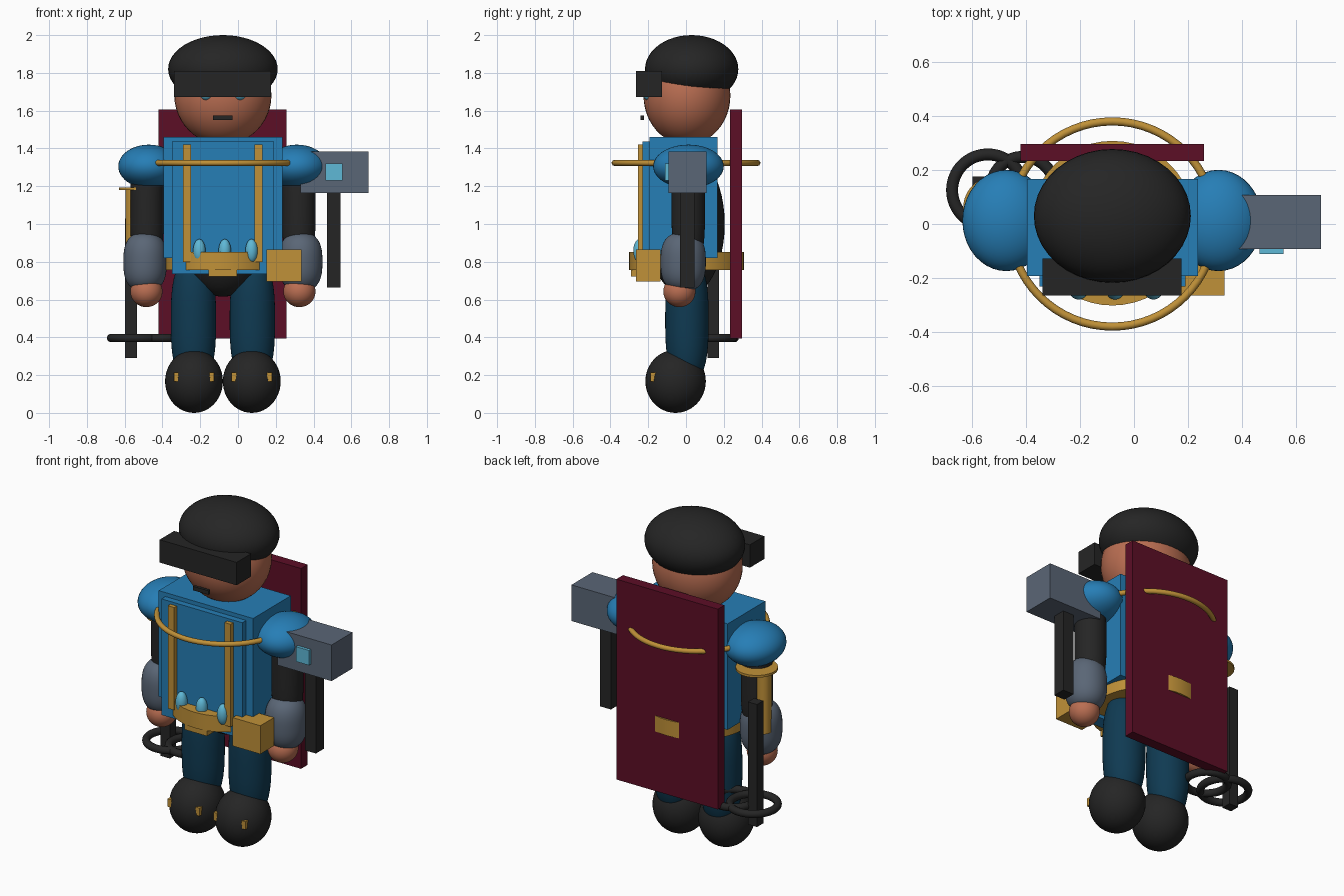
import bpy, math

if "Cube" in bpy.data.objects:
    bpy.data.objects.remove(bpy.data.objects["Cube"])

CX = -0.08  # the body's mirror line


def material(name, rgb):
    m = bpy.data.materials.new(name)
    lin = [((c / 255 + 0.055) / 1.055) ** 2.4 for c in rgb]
    m.diffuse_color = (*lin, 1)
    m.use_nodes = True
    m.node_tree.nodes["Principled BSDF"].inputs["Base Color"].default_value = m.diffuse_color
    return m


BLUE = material("armour blue", (38, 126, 182))
NAVY = material("trouser navy", (15, 58, 82))
BLACK = material("soft black", (37, 37, 37))
SKIN = material("skin", (186, 110, 82))
GOLD = material("gold", (192, 145, 56))
SLATE = material("slate grey", (90, 102, 118))
CRIMSON = material("crimson", (92, 14, 38))
CYAN = material("glow cyan", (95, 184, 214))


def finish(name, mat, smooth=True):
    o = bpy.context.object
    o.name = o.data.name = name
    o.data.materials.append(mat)
    bpy.ops.object.transform_apply(location=False, rotation=True, scale=True)
    if smooth:
        bpy.ops.object.shade_smooth_by_angle(angle=math.radians(40))
    return o


def box(name, mat, x, y, z):
    """Box from (low, high) ranges."""
    bpy.ops.mesh.primitive_cube_add(size=1, location=[sum(r) / 2 for r in (x, y, z)])
    bpy.context.object.scale = [r[1] - r[0] for r in (x, y, z)]
    return finish(name, mat, False)


def ball(name, mat, loc, radii, power=2.0):
    """Ellipsoid; a power above 2 gives straighter, capsule-like sides."""
    bpy.ops.mesh.primitive_uv_sphere_add(segments=40, ring_count=24, radius=1, location=loc)
    o = bpy.context.object
    if power != 2:
        for v in o.data.vertices:
            r = math.hypot(v.co.x, v.co.y)
            if r > 1e-5:
                k = (r ** power + abs(v.co.z) ** power) ** (-1 / power)
                v.co *= k
    o.scale = radii
    return finish(name, mat)


def cylinder(name, mat, loc, radius, depth):
    bpy.ops.mesh.primitive_cylinder_add(vertices=48, radius=radius, depth=depth, location=loc)
    return finish(name, mat)


def ring(name, mat, loc, radius, tube):
    bpy.ops.mesh.primitive_torus_add(location=loc, major_radius=radius, minor_radius=tube,
                                     major_segments=64, minor_segments=14)
    return finish(name, mat)


# Head, cap, visor and face
ball("head", SKIN, (CX, 0.005, 1.68), (0.257, 0.23, 0.26))
ball("cap", BLACK, (CX, 0.03, 1.82), (0.29, 0.247, 0.18))
box("visor", BLACK, (-0.338, 0.176), (-0.265, -0.127), (1.672, 1.81))
box("mouth", BLACK, (-0.132, -0.03), (-0.24, -0.222), (1.55, 1.574))

# Torso layers
ball("under_body", BLACK, (CX, 0, 1.0), (0.26, 0.205, 0.385))
box("torso", BLUE, (-0.395, 0.236), (-0.193, 0.167), (0.82, 1.46))
box("chest_plate", BLUE, (-0.35, 0.19), (-0.23, -0.15), (0.735, 1.436))
box("chest_cape_panel", CRIMSON, (-0.42, 0.258), (0.233, 0.296), (0.395, 1.605))

# Harness, belt and pouch
ring("chest_ring", GOLD, (CX, 0, 1.323), 0.379, 0.015)
cylinder("belt", GOLD, (CX, 0.003, 0.803), 0.304, 0.095)
box("buckle", GOLD, (-0.155, -0.005), (-0.29, -0.2), (0.722, 0.84))
box("pouch", GOLD, (0.15, 0.335), (-0.265, -0.135), (0.695, 0.866))
for i, x in enumerate((-0.205, -0.07, 0.072)):
    ball(f"belt_capsule_{i + 1}", CYAN, (x, -0.246, 0.858), (0.033, 0.033, 0.062))

# Mirrored limbs and details
for side, s in (("left", -1), ("right", 1)):
    ball(f"{side}_eye", CYAN, (CX + s * 0.087, -0.195, 1.688), (0.034, 0.034, 0.034))
    box(f"{side}_strap", GOLD, (CX + s * 0.189 - 0.021, CX + s * 0.189 + 0.021),
        (-0.255, -0.225), (0.80, 1.42))
    ball(f"{side}_shoulder", BLUE, (CX + s * 0.392, 0.013, 1.305), (0.162, 0.187, 0.115))
    ball(f"{side}_upper_arm", BLACK, (CX + s * 0.402, 0.012, 1.08), (0.088, 0.088, 0.26), 4)
    ball(f"{side}_forearm", SLATE, (CX + s * 0.412, -0.015, 0.80), (0.115, 0.12, 0.155), 2.7)
    ball(f"{side}_hand", SKIN, (CX + s * 0.405, -0.035, 0.643), (0.085, 0.085, 0.083))
    ball(f"{side}_leg", NAVY, (CX + s * 0.156, 0.005, 0.49), (0.12, 0.115, 0.33), 2.8)
    ball(f"{side}_boot", BLACK, (CX + s * 0.153, -0.055, 0.167), (0.153, 0.16, 0.167))
    for t in (-1, 1):
        x = CX + s * 0.153 + t * 0.094
        box(f"{side}_boot_clip_{'inner' if t != s else 'outer'}", GOLD,
            (x - 0.013, x + 0.013), (-0.187, -0.155), (0.167, 0.215))

# Shoulder launcher on the right
box("launcher_body", SLATE, (0.33, 0.69), (-0.093, 0.108), (1.165, 1.383))
box("launcher_screen", CYAN, (0.464, 0.552), (-0.111, -0.09), (1.23, 1.32))
box("launcher_bar", BLACK, (0.47, 0.543), (-0.032, 0.045), (0.665, 1.17))

# Baton, grip and coil rings on the left
box("baton", BLACK, (-0.597, -0.536), (0.115, 0.175), (0.29, 1.03))
cylinder("baton_grip", GOLD, (-0.556, 0.05, 1.0), 0.04, 0.38)
cylinder("baton_guard", GOLD, (-0.515, 0.06, 1.187), 0.116, 0.014)
ring("coil_outer", BLACK, (-0.54, 0.125, 0.396), 0.132, 0.022)
ring("coil_inner", BLACK, (-0.41, 0.13, 0.396), 0.118, 0.022)
